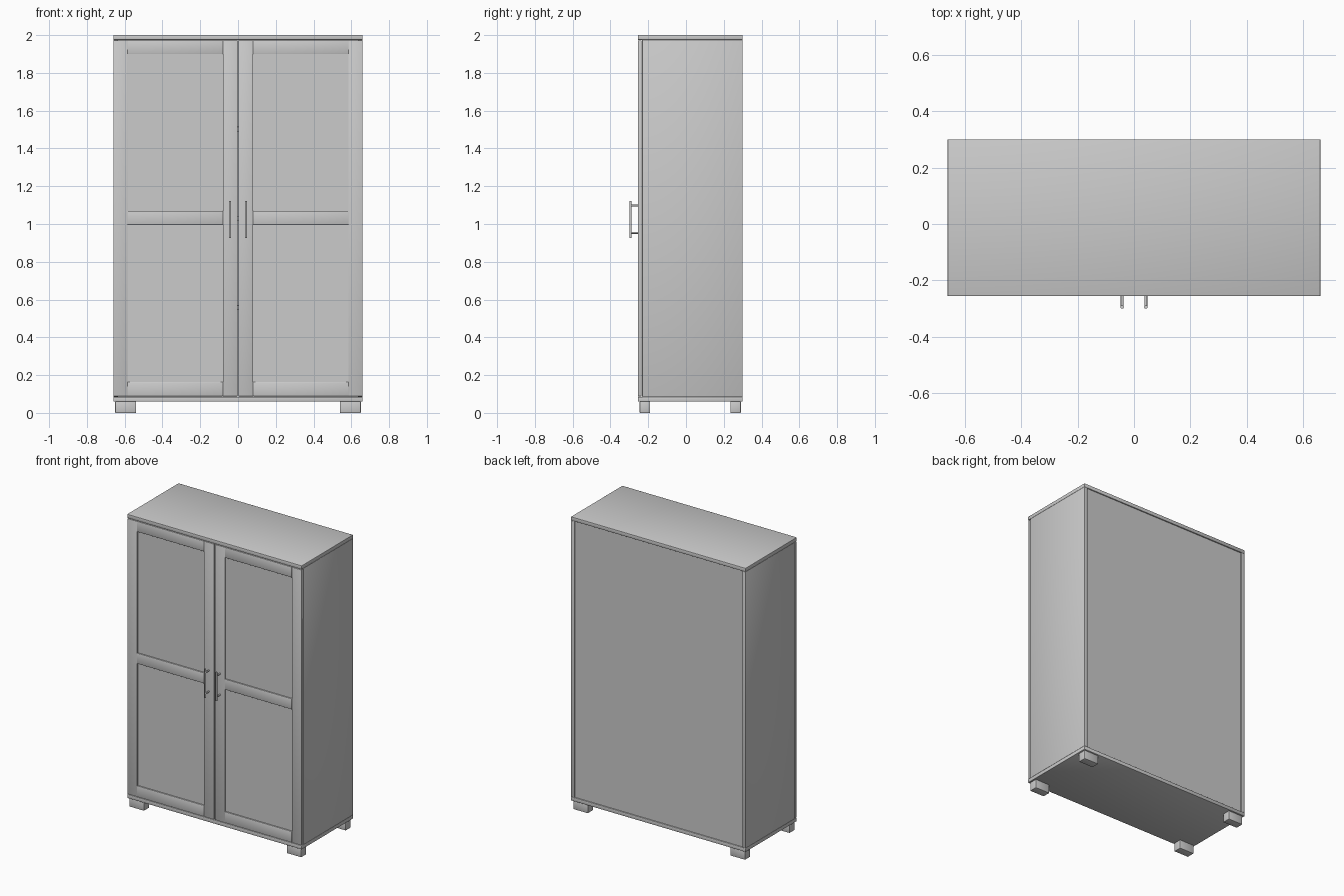
import bpy, bmesh, math
from mathutils import Vector, Matrix

if "Cube" in bpy.data.objects:
    bpy.data.objects.remove(bpy.data.objects["Cube"])


def finish(name, bm, angle=50):
    me = bpy.data.meshes.new(name)
    bm.to_mesh(me)
    bm.free()
    ob = bpy.data.objects.new(name, me)
    bpy.context.collection.objects.link(ob)
    bpy.ops.object.select_all(action='DESELECT')
    ob.select_set(True)
    bpy.context.view_layer.objects.active = ob
    bpy.ops.object.shade_smooth_by_angle(angle=math.radians(angle))
    return ob


def box(name, x, y, z, bevel=0.0015):
    """Box from (min, max) pairs with a fine eased edge."""
    x = sorted(x)
    bm = bmesh.new()
    bmesh.ops.create_cube(bm, size=1)
    for v in bm.verts:
        v.co = Vector((x[v.co.x > 0], y[v.co.y > 0], z[v.co.z > 0]))
    if bevel:
        bmesh.ops.bevel(bm, geom=bm.edges[:], offset=bevel, segments=2,
                        profile=0.5, affect='EDGES')
    return finish(name, bm)


def rod(bm, a, b, r):
    a, b = Vector(a), Vector(b)
    rot = (b - a).to_track_quat('Z', 'Y').to_matrix().to_4x4()
    bmesh.ops.create_cone(bm, cap_ends=True, segments=20, radius1=r, radius2=r,
                          depth=(b - a).length,
                          matrix=Matrix.Translation((a + b) / 2) @ rot)


W = 0.66                    # half width
FRONT, BACK = -0.255, 0.30
Z0, Z1 = 0.085, 1.975       # carcass interior height
T = 0.025                   # board thickness

# Carcass boards
box("top_board", (-W, W), (FRONT, BACK), (Z1, 2.0))
box("bottom_board", (-W, W), (FRONT, BACK), (0.06, Z0))
box("back_panel", (-W + T, W - T), (0.284, 0.292), (Z0, Z1), 0)

# Evenly spaced shelves inside
for i in (1, 2, 3):
    z = Z0 + (Z1 - Z0) * i / 4
    box(f"shelf_{i}", (-W + T, W - T), (-0.21, 0.284), (z - T / 2, z + T / 2))

for s, side in ((-1, "left"), (1, "right")):
    box(f"{side}_side_panel", (s * (W - T), s * W), (-0.232, BACK), (Z0, Z1))

    # Feet
    box(f"{side}_front_foot", (s * 0.54, s * 0.65), (-0.245, -0.19), (0, 0.06))
    box(f"{side}_back_foot", (s * 0.54, s * 0.65), (0.235, 0.29), (0, 0.06))

    # Framed door: two stiles, three rails, recessed panel
    dz0, dz1 = Z0 + 0.003, Z1 - 0.004
    dy = (FRONT, -0.235)
    box(f"{side}_door_outer_stile", (s * 0.585, s * (W - 0.001)), dy, (dz0, dz1))
    box(f"{side}_door_inner_stile", (s * 0.003, s * 0.08), dy, (dz0, dz1))
    for rail, z in (("bottom", (dz0, 0.163)), ("middle", (0.998, 1.07)),
                    ("top", (1.90, dz1))):
        box(f"{side}_door_{rail}_rail", (s * 0.08, s * 0.585), dy, z)
    box(f"{side}_door_panel", (s * 0.075, s * 0.59), (-0.247, -0.239),
        (dz0 + 0.01, dz1 - 0.01), 0)

    # Bar handle on two posts
    hx, hy = s * 0.042, -0.294
    bm = bmesh.new()
    rod(bm, (hx, hy, 0.927), (hx, hy, 1.123), 0.006)
    for z in (0.953, 1.097):
        rod(bm, (hx, FRONT + 0.003, z), (hx, hy, z), 0.005)
    finish(f"{side}_door_handle", bm, 40)
